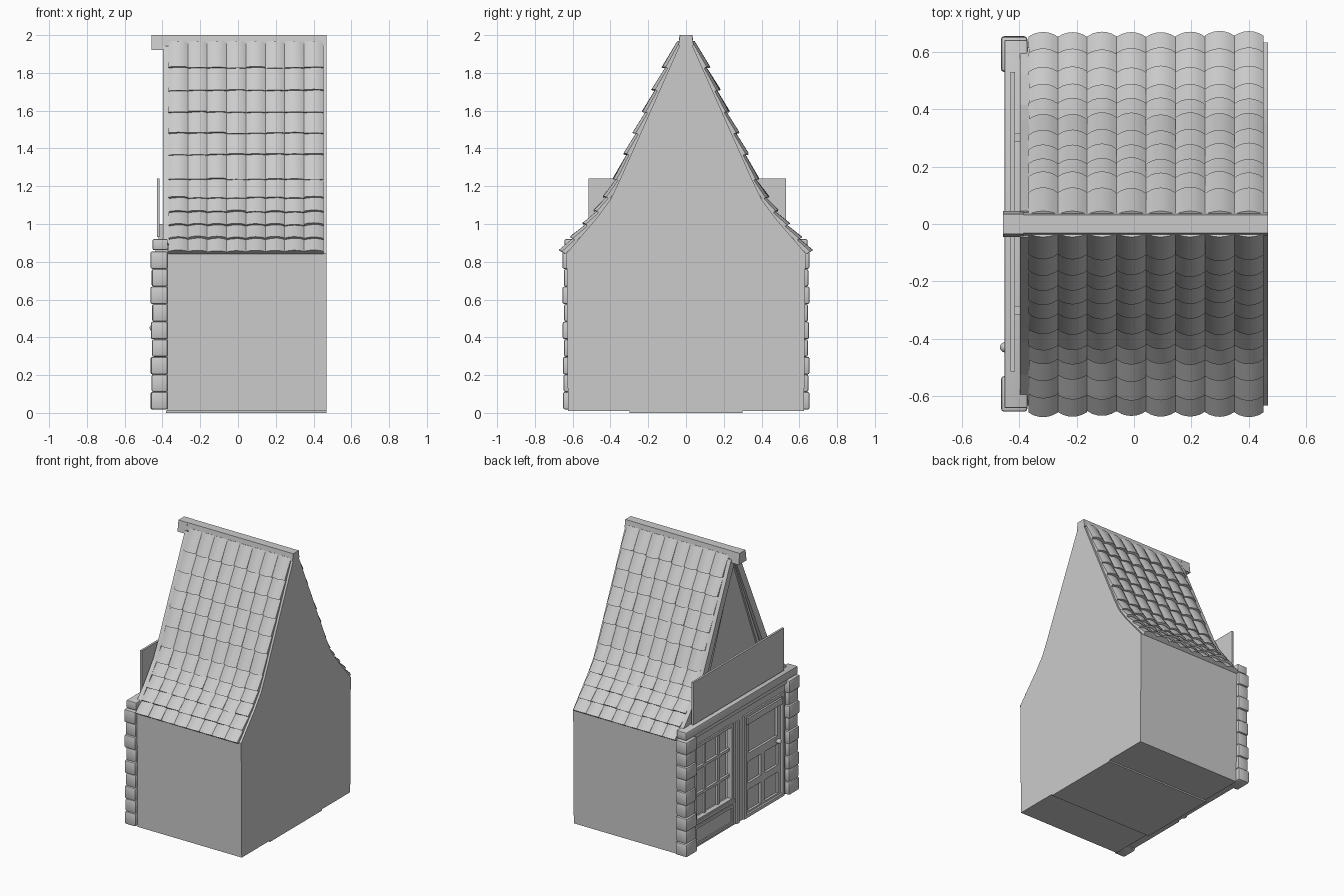
import bpy, bmesh, math, random
from mathutils import Vector

if "Cube" in bpy.data.objects:
    bpy.data.objects.remove(bpy.data.objects["Cube"])

random.seed(4)


def finish(name, bm, smooth=False):
    bmesh.ops.recalc_face_normals(bm, faces=bm.faces[:])
    me = bpy.data.meshes.new(name)
    bm.to_mesh(me)
    bm.free()
    ob = bpy.data.objects.new(name, me)
    bpy.context.collection.objects.link(ob)
    if smooth:
        bpy.ops.object.select_all(action='DESELECT')
        ob.select_set(True)
        bpy.context.view_layer.objects.active = ob
        bpy.ops.object.shade_smooth_by_angle(angle=math.radians(35))
    return ob


def box(name, x, y, z, bevel=0.0):
    bm = bmesh.new()
    bmesh.ops.create_cube(bm, size=1)
    for v in bm.verts:
        v.co = [r[0] + (c + 0.5) * (r[1] - r[0]) for r, c in zip((x, y, z), v.co)]
    if bevel:
        bmesh.ops.bevel(bm, geom=bm.edges[:], offset=bevel, segments=2, profile=0.5, affect='EDGES')
    return finish(name, bm, bool(bevel))


def prism(name, yz, x0, x1):
    """Extrude a y-z outline along x."""
    bm = bmesh.new()
    a = [bm.verts.new((x0, y, z)) for y, z in yz]
    b = [bm.verts.new((x1, y, z)) for y, z in yz]
    bm.faces.new(a)
    bm.faces.new(b)
    for i in range(len(yz)):
        j = (i + 1) % len(yz)
        bm.faces.new((a[i], a[j], b[j], b[i]))
    return finish(name, bm)


def frame(name, x, y, z, w):
    """Rectangular trim in the facade plane."""
    box(name + "_left", x, (y[0], y[0] + w), z)
    box(name + "_right", x, (y[1] - w, y[1]), z)
    box(name + "_top", x, (y[0] + w, y[1] - w), (z[1] - w, z[1]))
    box(name + "_bottom", x, (y[0] + w, y[1] - w), (z[0], z[0] + w))


# House body with bell-curved gable
half = [(0.625, 0.01), (0.632, 0.845), (0.56, 0.93), (0.47, 1.035), (0.40, 1.13),
        (0.352, 1.23), (0.025, 1.965)]
prism("house_body", half + [(-y, z) for y, z in reversed(half)], -0.372, 0.468)
box("floor_slab", (-0.38, 0.468), (-0.3, 0.3), (0.0, 0.012))

# Ridge beam and its larger end block
prism("ridge_beam", [(-0.04, 1.945), (0.04, 1.945), (0.032, 2.0), (-0.032, 2.0)], -0.40, 0.468)
prism("ridge_end", [(-0.045, 1.92), (0.045, 1.92), (0.034, 2.0), (-0.034, 2.0)], -0.457, -0.385)

# Roof tiles: rows of curved pantiles down both slopes
rows = [(0.648, 0.848), (0.59, 0.918), (0.525, 0.99), (0.465, 1.06), (0.415, 1.135), (0.36, 1.235),
        (0.305, 1.365), (0.255, 1.478), (0.205, 1.59), (0.155, 1.705), (0.10, 1.825), (0.042, 1.955)]
N, X0, PITCH, SEG = 8, -0.368, 0.1025, 6
for side in (1, -1):
    bm = bmesh.new()
    for (ya, za), (yb, zb) in zip(rows, rows[1:]):
        d = Vector((0, yb - ya, zb - za)).normalized()
        n = Vector((0, d.z, -d.y))
        low, up = Vector((0, ya, za)), Vector((0, yb, zb)) + d * 0.012
        for c in range(N):
            lift = 0.008 + random.uniform(-0.003, 0.004)
            slip = random.uniform(-0.004, 0.004) if za > 0.9 else 0
            top_low, top_up = [], []
            for s in range(SEG + 1):
                t = s / SEG
                dx = Vector((X0 + (c + t) * PITCH, 0, 0))
                bulge = 0.017 * math.sin(math.pi * t) ** 0.8 if 0 < s < SEG else 0
                top_low.append(low + dx + n * (lift + bulge) - d * (slip + bulge * 0.3))
                top_up.append(up + dx + n * (bulge * 0.75 - 0.004))
            ends = (Vector((X0 + c * PITCH, 0, 0)), Vector((X0 + (c + 1) * PITCH, 0, 0)))
            under = [low + e - n * 0.012 for e in ends] + [up + e - n * 0.018 for e in ends]

            def mk(p):
                return bm.verts.new((p.x, p.y * side, p.z))
            A, B = [mk(p) for p in top_low], [mk(p) for p in top_up]
            u0, u1, u2, u3 = [mk(p) for p in under]
            for i in range(SEG):
                bm.faces.new((A[i], A[i + 1], B[i + 1], B[i]))
            bm.faces.new(A + [u1, u0])
            bm.faces.new(B + [u3, u2])
            bm.faces.new((u0, u1, u3, u2))
            bm.faces.new((A[0], B[0], u2, u0))
            bm.faces.new((A[-1], B[-1], u3, u1))
    finish("roof_tiles_" + ("back" if side > 0 else "front"), bm, True)

# Gable bargeboards: outer board plus thinner inner moulding
def board(name, inset, width, x0):
    line = [(0.61, 0.895), (0.52, 0.995), (0.41, 1.14), (0.36, 1.235), (0.04, 1.94)]
    for side, tag in ((1, "_left"), (-1, "_right")):
        outer = [(max(y - inset, 0.004) * side, z - inset * 0.4) for y, z in line]
        inner = [(max(y - inset - width, 0.0) * side, z - (inset + width) * 0.4) for y, z in line]
        prism(name + tag, outer + inner[::-1], x0, -0.365)


board("bargeboard", -0.005, 0.05, -0.397)
board("gable_moulding", 0.06, 0.025, -0.385)
box("gable_base_trim", (-0.395, -0.365), (-0.56, 0.56), (0.90, 0.94))

# Corner quoins
for side, tag in ((1, "left"), (-1, "right")):
    z = 0.018
    for i in range(9):
        h = 0.093
        g = 0.006 * (i % 2) + random.uniform(0, 0.004)
        y = sorted((side * (0.53 + g), side * (0.655 - g)))
        box(f"quoin_{tag}_{i}", (-0.464 + g, -0.372), y, (z, z + h), 0.010)
        z += h

# Cornice and sign board
box("cornice", (-0.452, -0.372), (-0.642, 0.642), (0.862, 0.92), 0.006)
box("cornice_lower", (-0.438, -0.372), (-0.54, 0.54), (0.83, 0.864))
box("sign_board", (-0.430, -0.415), (-0.515, 0.53), (0.93, 1.24))
for y in (-0.3, 0.3):
    box("sign_bracket", (-0.42, -0.37), (y - 0.015, y + 0.015), (0.91, 1.0))

# Facade wall around window and door
F = (-0.425, -0.37)
box("wall_lintel", F, (-0.54, 0.54), (0.765, 0.84))
box("wall_under_window", F, (0.02, 0.54), (0.02, 0.21))
box("wall_edge_left", F, (0.505, 0.54), (0.21, 0.765))
box("wall_middle_post", F, (-0.05, 0.075), (0.02, 0.765))
box("wall_edge_right", F, (-0.54, -0.51), (0.02, 0.765))
frame("panel_trim", (-0.432, -0.42), (0.07, 0.51), (0.035, 0.175), 0.018)
box("post_strip", (-0.436, -0.42), (0.005, 0.035), (0.02, 0.765))

# Window with glazing bars and sill
frame("window_frame", (-0.435, -0.40), (0.07, 0.515), (0.205, 0.77), 0.022)
box("window_sill", (-0.442, -0.40), (0.06, 0.52), (0.195, 0.215))
for y in (0.215, 0.37):
    box("window_bar_upright", (-0.412, -0.395), (y - 0.01, y + 0.01), (0.21, 0.765))
for z in (0.39, 0.58):
    box("window_bar_cross", (-0.416, -0.398), (0.08, 0.51), (z - 0.01, z + 0.01))

# Door with glazed upper panel, four lower panels and knob
frame("door_frame", (-0.436, -0.40), (-0.515, -0.05), (0.02, 0.775), 0.022)
box("door_leaf", (-0.405, -0.37), (-0.495, -0.07), (0.02, 0.755))
frame("door_glazing", (-0.422, -0.40), (-0.485, -0.085), (0.44, 0.745), 0.035)
for y in ((-0.485, -0.285), (-0.285, -0.085)):
    for z in ((0.03, 0.235), (0.235, 0.44)):
        frame("door_panel", (-0.422, -0.40), y, z, 0.025)
box("door_letter_rail", (-0.440, -0.40), (-0.485, -0.085), (0.70, 0.745))
bm = bmesh.new()
bmesh.ops.create_uvsphere(bm, u_segments=12, v_segments=8, radius=0.018)
bmesh.ops.translate(bm, verts=bm.verts[:], vec=(-0.45, -0.43, 0.45))
finish("door_knob", bm, True)
box("door_knob_stem", (-0.445, -0.41), (-0.438, -0.422), (0.442, 0.458))
